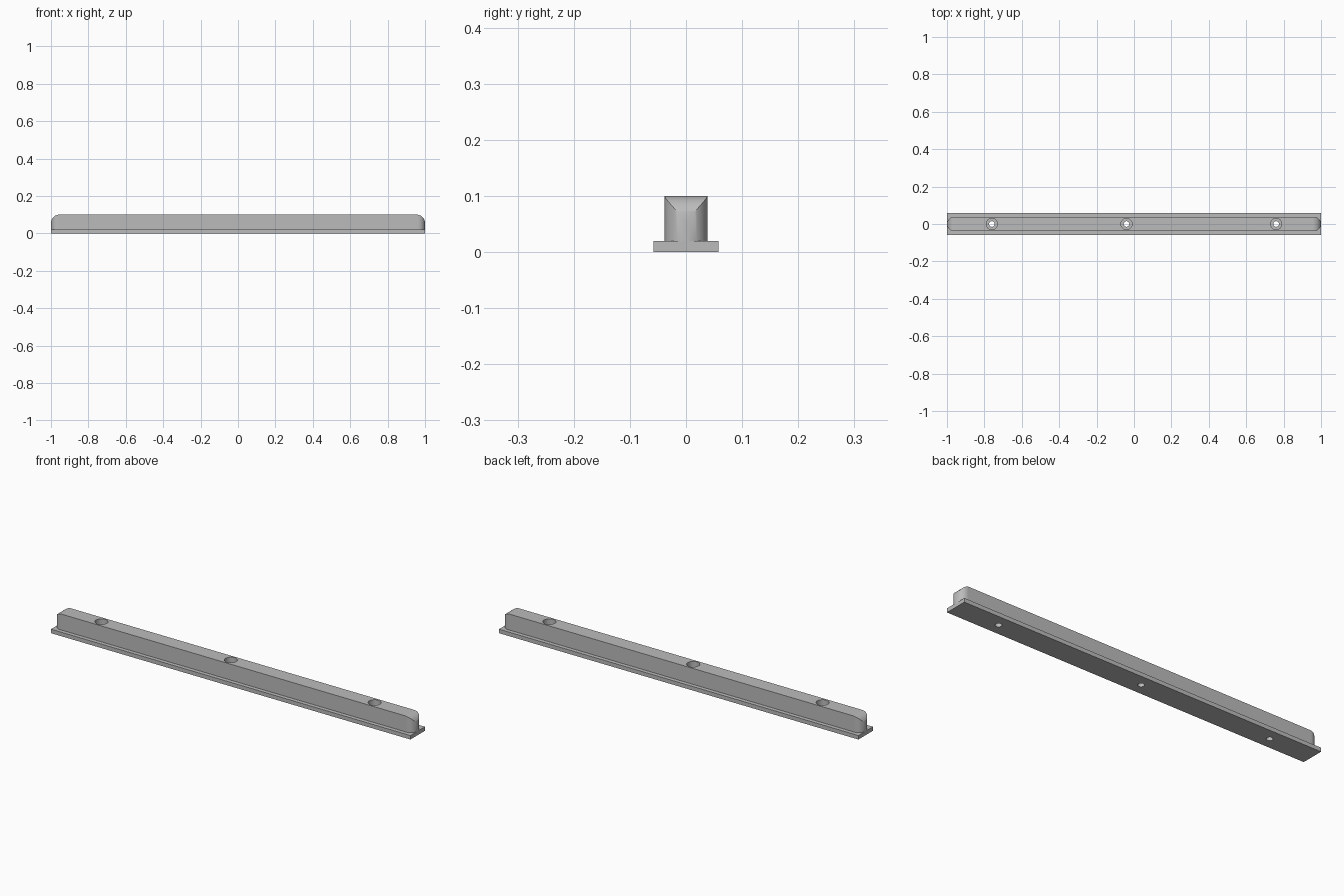
import bpy, bmesh, math

cube = bpy.data.objects.get("Cube")
if cube:
    bpy.data.objects.remove(cube)

HALF_LEN = 1.0
BASE_HALF_WIDTH, BASE_TOP = 0.058, 0.02
RAIL_HALF_WIDTH, RAIL_TOP = 0.038, 0.1
TOP_RADIUS = 0.045
HOLES = (-0.76, -0.04, 0.76)
END_STEPS = 16

grey = bpy.data.materials.new("plain grey")
grey.use_nodes = True
grey.diffuse_color = (0.5, 0.5, 0.5, 1)
grey.node_tree.nodes["Principled BSDF"].inputs["Base Color"].default_value = grey.diffuse_color


def make_object(name, bm):
    bmesh.ops.recalc_face_normals(bm, faces=bm.faces)
    mesh = bpy.data.meshes.new(name)
    bm.to_mesh(mesh)
    bm.free()
    mesh.materials.append(grey)
    obj = bpy.data.objects.new(name, mesh)
    bpy.context.collection.objects.link(obj)
    return obj


def round_off(x, radius):
    """Quarter-circle falloff, 1 along the length and 0 at the tip."""
    d = max(0.0, abs(x) - (HALF_LEN - radius)) / radius
    return math.sqrt(max(0.0, 1 - d * d))


# Base strip
bm = bmesh.new()
bmesh.ops.create_cube(bm, size=1)
bmesh.ops.scale(bm, vec=(2 * HALF_LEN, 2 * BASE_HALF_WIDTH, BASE_TOP), verts=bm.verts)
bmesh.ops.translate(bm, vec=(0, 0, BASE_TOP / 2), verts=bm.verts)
base = make_object("base_strip", bm)

# Rail: rectangles lofted along x, tapering round in plan and in height
right_end = [HALF_LEN - TOP_RADIUS * (1 - math.sin(i / END_STEPS * math.pi / 2))
             for i in range(END_STEPS + 1)]
stations = [-x for x in reversed(right_end)] + right_end
bm = bmesh.new()
rings = []
for x in stations:
    w = RAIL_HALF_WIDTH * round_off(x, RAIL_HALF_WIDTH)
    top = RAIL_TOP - TOP_RADIUS * (1 - round_off(x, TOP_RADIUS))
    corners = ((-w, BASE_TOP), (w, BASE_TOP), (w, top), (-w, top))
    rings.append([bm.verts.new((x, y, z)) for y, z in corners])
for a, b in zip(rings, rings[1:]):
    for i in range(4):
        j = (i + 1) % 4
        bm.faces.new((a[i], a[j], b[j], b[i]))
bmesh.ops.remove_doubles(bm, verts=bm.verts, dist=0.00001)
rail = make_object("rounded_rail", bm)


# Screw holes: a narrow shaft through everything, a wide recess from the top
def hole_cutter(name, radius, low, high):
    bm = bmesh.new()
    for x in HOLES:
        new = bmesh.ops.create_cone(bm, cap_ends=True, segments=32, radius1=radius,
                                    radius2=radius, depth=high - low)
        bmesh.ops.translate(bm, vec=(x, 0, (low + high) / 2), verts=new["verts"])
    cutter = make_object(name, bm)
    cutter.hide_render = True
    return cutter


cutters = [hole_cutter("shaft_cutter", 0.015, -0.05, 0.15),
           hole_cutter("recess_cutter", 0.03, 0.05, 0.15)]

for obj, tools in ((base, cutters[:1]), (rail, cutters)):
    bpy.ops.object.select_all(action="DESELECT")
    obj.select_set(True)
    bpy.context.view_layer.objects.active = obj
    for tool in tools:
        mod = obj.modifiers.new("holes", "BOOLEAN")
        mod.operation = "DIFFERENCE"
        mod.solver = "EXACT"
        mod.object = tool
        bpy.ops.object.modifier_apply(modifier=mod.name)
    bpy.ops.object.shade_smooth_by_angle(angle=math.radians(30))

for tool in cutters:
    bpy.data.objects.remove(tool)
